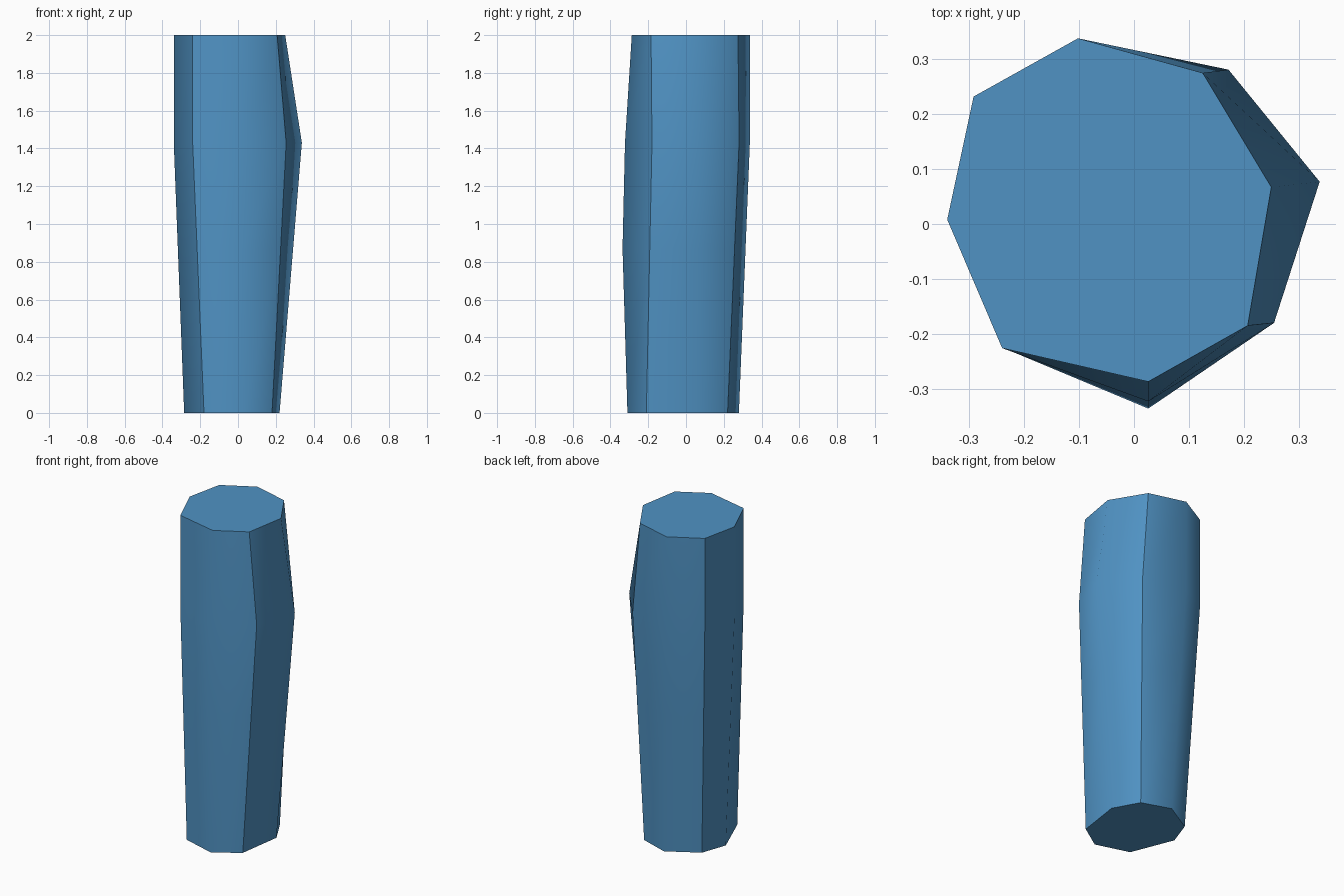
import bpy, bmesh

if "Cube" in bpy.data.objects:
    bpy.data.objects.remove(bpy.data.objects["Cube"])

# Cross-sections of the eight-sided column, same corner order in each
bottom = [(-0.044, 0.28), (-0.23, 0.172), (-0.285, 0.015), (-0.18, -0.248),
          (0.03, -0.31), (0.18, -0.21), (0.22, 0.065), (0.135, 0.22)]
bulge = [(-0.102, 0.338), (-0.292, 0.232), (-0.34, 0.008), (-0.24, -0.226),
         (0.026, -0.323), (0.255, -0.18), (0.338, 0.077), (0.172, 0.281)]
top = bulge[:4] + [(0.026, -0.287), (0.207, -0.185), (0.25, 0.067), (0.125, 0.275)]

# Middle section is blended, with the front corner pushed out
t = 0.87 / 1.43
middle = [(a[0] + (b[0] - a[0]) * t, a[1] + (b[1] - a[1]) * t)
          for a, b in zip(bottom, bulge)]
middle[4] = (0.026, -0.336)

# Loft the sections
bm = bmesh.new()
rings = [[bm.verts.new((x, y, z)) for x, y in section]
         for section, z in ((bottom, 0), (middle, 0.87), (bulge, 1.43), (top, 2))]
for low, high in zip(rings, rings[1:]):
    for i in range(8):
        j = (i + 1) % 8
        bm.faces.new((low[i], low[j], high[j], high[i])).smooth = True
    # every second long edge stays crisp
    for i in (1, 3, 5, 7):
        bm.edges.get((low[i], high[i])).smooth = False

# Flat end caps
for ring in (rings[0][::-1], rings[-1]):
    for e in bm.faces.new(ring).edges:
        e.smooth = False
bmesh.ops.recalc_face_normals(bm, faces=bm.faces)

mesh = bpy.data.meshes.new("column")
bm.to_mesh(mesh)
bm.free()
column = bpy.data.objects.new("column", mesh)
bpy.context.collection.objects.link(column)

# Blue finish
blue = bpy.data.materials.new("blue")
blue.diffuse_color = (0.08, 0.29, 0.55, 1)
blue.use_nodes = True
blue.node_tree.nodes["Principled BSDF"].inputs["Base Color"].default_value = blue.diffuse_color
mesh.materials.append(blue)
